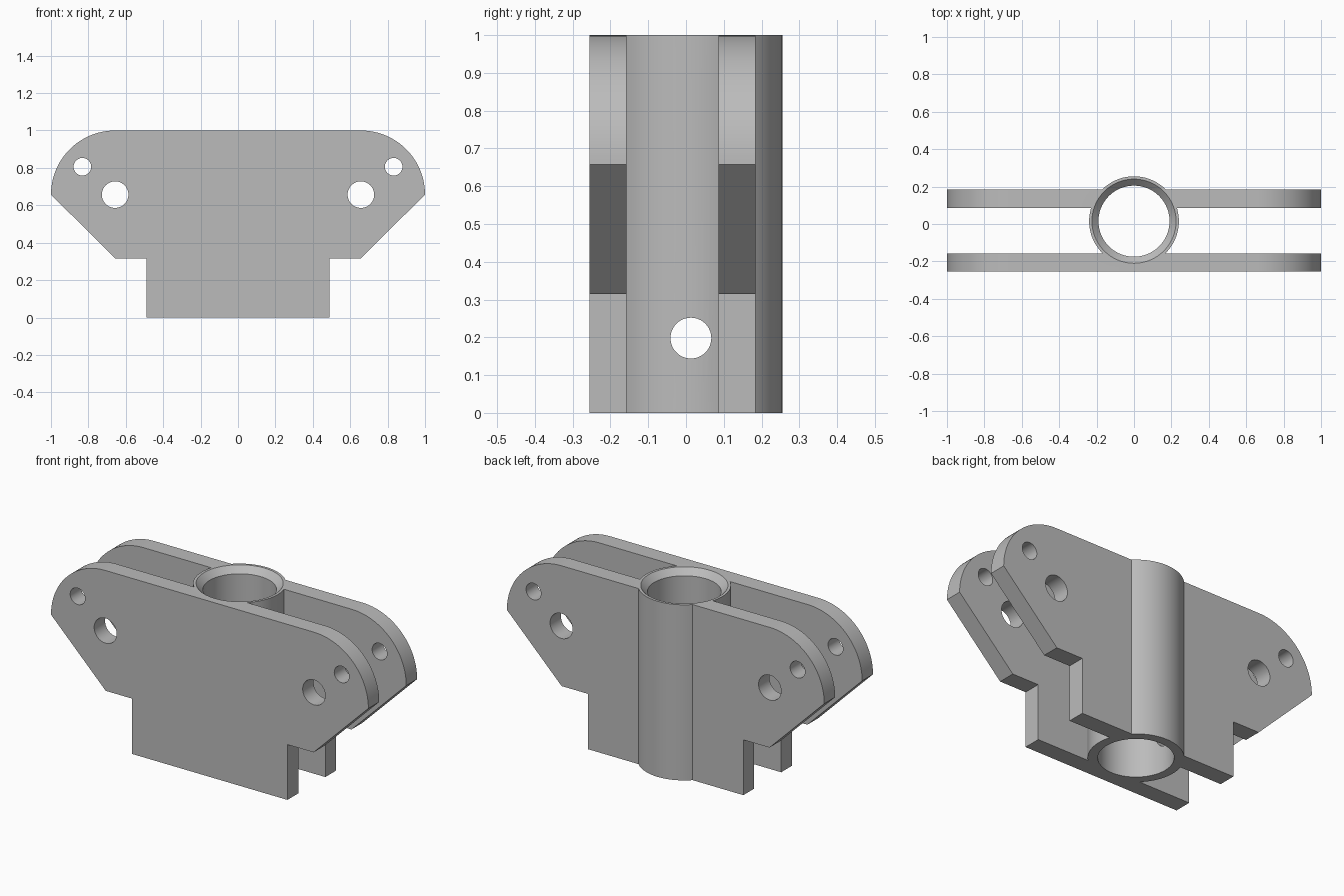
import bpy, bmesh, math
from math import sin, cos, pi

if "Cube" in bpy.data.objects:
    bpy.data.objects.remove(bpy.data.objects["Cube"], do_unlink=True)

grey = bpy.data.materials.new("plain_grey")
grey.use_nodes = True
GREY = (0.5, 0.5, 0.5, 1)
grey.diffuse_color = GREY
grey.node_tree.nodes["Principled BSDF"].inputs["Base Color"].default_value = GREY

TUBE_Y = 0.015   # tube axis
CORNER = 0.657   # corner arc centre and large hole position
ARC = 1 - CORNER


def make_object(name, bm):
    bmesh.ops.recalc_face_normals(bm, faces=bm.faces)
    mesh = bpy.data.meshes.new(name)
    bm.to_mesh(mesh)
    bm.free()
    mesh.materials.append(grey)
    obj = bpy.data.objects.new(name, mesh)
    bpy.context.collection.objects.link(obj)
    return obj


def plate(name, y0, y1):
    half = [(0.49, 0), (0.49, 0.315), (0.655, 0.315)]
    for i in range(25):
        a = i / 24 * pi / 2
        half.append((CORNER + ARC * cos(a), CORNER + ARC * sin(a)))
    outline = half + [(-x, z) for x, z in reversed(half)]
    bm = bmesh.new()
    face = bm.faces.new([bm.verts.new((x, y0, z)) for x, z in outline])
    out = bmesh.ops.extrude_face_region(bm, geom=[face])["geom"]
    moved = [v for v in out if isinstance(v, bmesh.types.BMVert)]
    bmesh.ops.translate(bm, verts=moved, vec=(0, y1 - y0, 0))
    return make_object(name, bm)


def turned(name, rings, centre, axis="z", sides=96):
    """Closed solid of revolution from (radius, height) rings."""
    def place(r, h, a):
        u, v = r * cos(a), r * sin(a)
        p = {"z": (u, v, h), "x": (h, u, v), "y": (u, h, v)}[axis]
        return [c + d for c, d in zip(centre, p)]
    bm = bmesh.new()
    loops = [[bm.verts.new(place(r, h, 2 * pi * i / sides)) for i in range(sides)]
             for r, h in rings]
    for low, high in zip(loops, loops[1:]):
        for i in range(sides):
            j = (i + 1) % sides
            bm.faces.new((low[i], low[j], high[j], high[i]))
    bm.faces.new(loops[0])
    bm.faces.new(loops[-1])
    return make_object(name, bm)


def combine(target, tool, operation):
    mod = target.modifiers.new(operation.lower(), "BOOLEAN")
    mod.operation, mod.solver, mod.object = operation, "EXACT", tool
    bpy.context.view_layer.objects.active = target
    bpy.ops.object.modifier_apply(modifier=mod.name)
    bpy.data.objects.remove(tool, do_unlink=True)


# Tube joined with the two side plates
bracket = turned("bracket_body", [(0.24, 0), (0.24, 1)], (0, TUBE_Y, 0))
combine(bracket, plate("front_plate", -0.255, -0.157), "UNION")
combine(bracket, plate("back_plate", 0.086, 0.184), "UNION")

# Bore with a chamfered top mouth
bore = turned("bore", [(0.19, -0.1), (0.19, 0.965), (0.225, 1), (0.225, 1.1)],
              (0, TUBE_Y, 0))
combine(bracket, bore, "DIFFERENCE")

# Cross pin hole through the tube
combine(bracket, turned("pin_hole", [(0.054, -0.4), (0.054, 0.4)],
                        (0, 0.013, 0.198), "x", 48), "DIFFERENCE")

# Bolt holes through both plates
for side in (-1, 1):
    for x, z, r in ((CORNER, CORNER, 0.071), (0.832, 0.806, 0.047)):
        combine(bracket, turned("bolt_hole", [(r, -0.5), (r, 0.5)],
                                (side * x, 0, z), "y", 48), "DIFFERENCE")

bpy.ops.object.select_all(action="DESELECT")
bracket.select_set(True)
bpy.context.view_layer.objects.active = bracket
bpy.ops.object.shade_smooth_by_angle(angle=math.radians(25))
